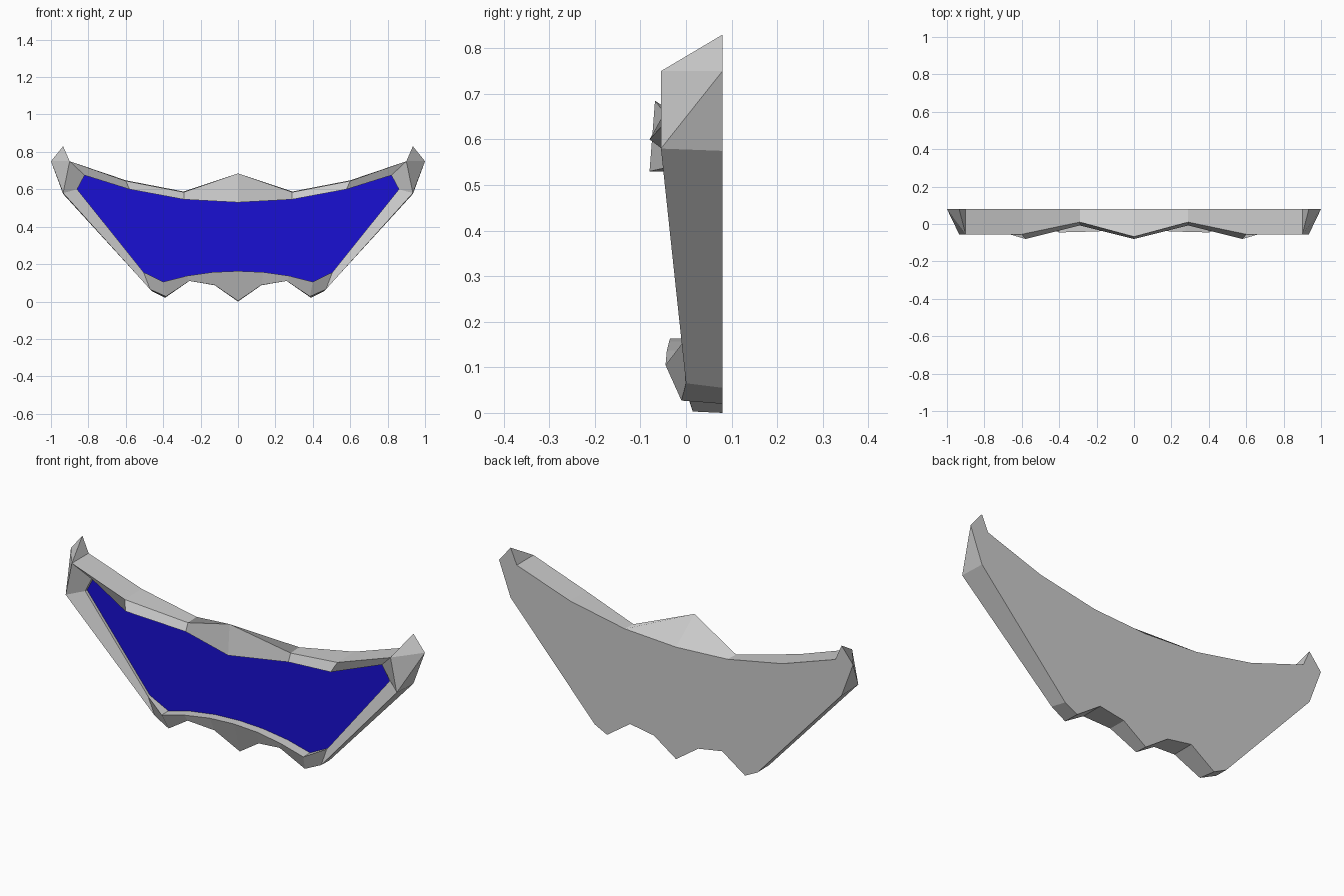
import bpy

if "Cube" in bpy.data.objects:
    bpy.data.objects.remove(bpy.data.objects["Cube"])

# Half outlines as (x, y, z), running from top centre round the horn to bottom centre.
# Repeated points collapse quads into the triangles of the horn.
BACK_Y, PANEL_Y = 0.08, 0.01
horn_tip, horn_side = (0.935, 0.83), (1.0, 0.75)
back = [(x, BACK_Y, z) for x, z in [
    (0, 0.572), (0.29, 0.588), (0.6, 0.648), (0.9, 0.75), horn_tip, horn_side, horn_side,
    (0.935, 0.575), (0.46, 0.055), (0.39, 0.02), (0.26, 0.11), (0.125, 0.087), (0, 0)]]

horn_front, horn_low = (0.9, -0.055, 0.75), (0.935, -0.055, 0.58)
crest = [(0, -0.068, 0.685), (0.29, 0.01, 0.585), (0.6, -0.055, 0.645),
         horn_front, horn_front, horn_front, horn_low, horn_low,
         (0.47, 0.0, 0.065), (0.385, -0.01, 0.027), (0.26, -0.035, 0.11),
         (0.125, -0.012, 0.088), (0, 0.015, 0.003)]

rim_top, rim_side = (0.82, -0.01, 0.675), (0.86, -0.005, 0.6)
rim = [(0, -0.08, 0.53), (0.29, -0.008, 0.546), (0.58, -0.08, 0.6),
       rim_top, rim_top, rim_top, rim_side, rim_side,
       (0.505, -0.005, 0.157), (0.4, -0.045, 0.105), (0.275, -0.042, 0.137),
       (0.135, -0.037, 0.157), (0, -0.035, 0.163)]
edge = [(x, PANEL_Y, z) for x, _, z in rim]


def make_half(name, verts, faces):
    """Mesh from point faces with repeats removed, mirrored across x = 0."""
    index = {p: i for i, p in enumerate(dict.fromkeys(verts))}
    polys = []
    for face in faces:
        ids = list(dict.fromkeys(index[p] for p in face))
        if len(ids) > 2:
            polys.append(ids)
    mesh = bpy.data.meshes.new(name)
    mesh.from_pydata(list(index), [], polys)
    obj = bpy.data.objects.new(name, mesh)
    bpy.context.collection.objects.link(obj)
    mirror = obj.modifiers.new("Mirror", 'MIRROR')
    mirror.use_axis = (True, False, False)
    return obj


# Frame: flat back, outer wall, front bevel and inner lip
faces = [back]
for a, b in [(back, crest), (crest, rim), (rim, edge)]:
    for i in range(len(a) - 1):
        faces.append([a[i + 1], a[i], b[i], b[i + 1]])
make_half("frame", back + crest + rim + edge, faces)

# Inset blue panel
panel = make_half("panel", edge, [edge[::-1]])
blue = bpy.data.materials.new("blue")
blue.diffuse_color = (0.01, 0.005, 0.65, 1)
blue.use_nodes = True
blue.node_tree.nodes["Principled BSDF"].inputs["Base Color"].default_value = blue.diffuse_color
panel.data.materials.append(blue)
